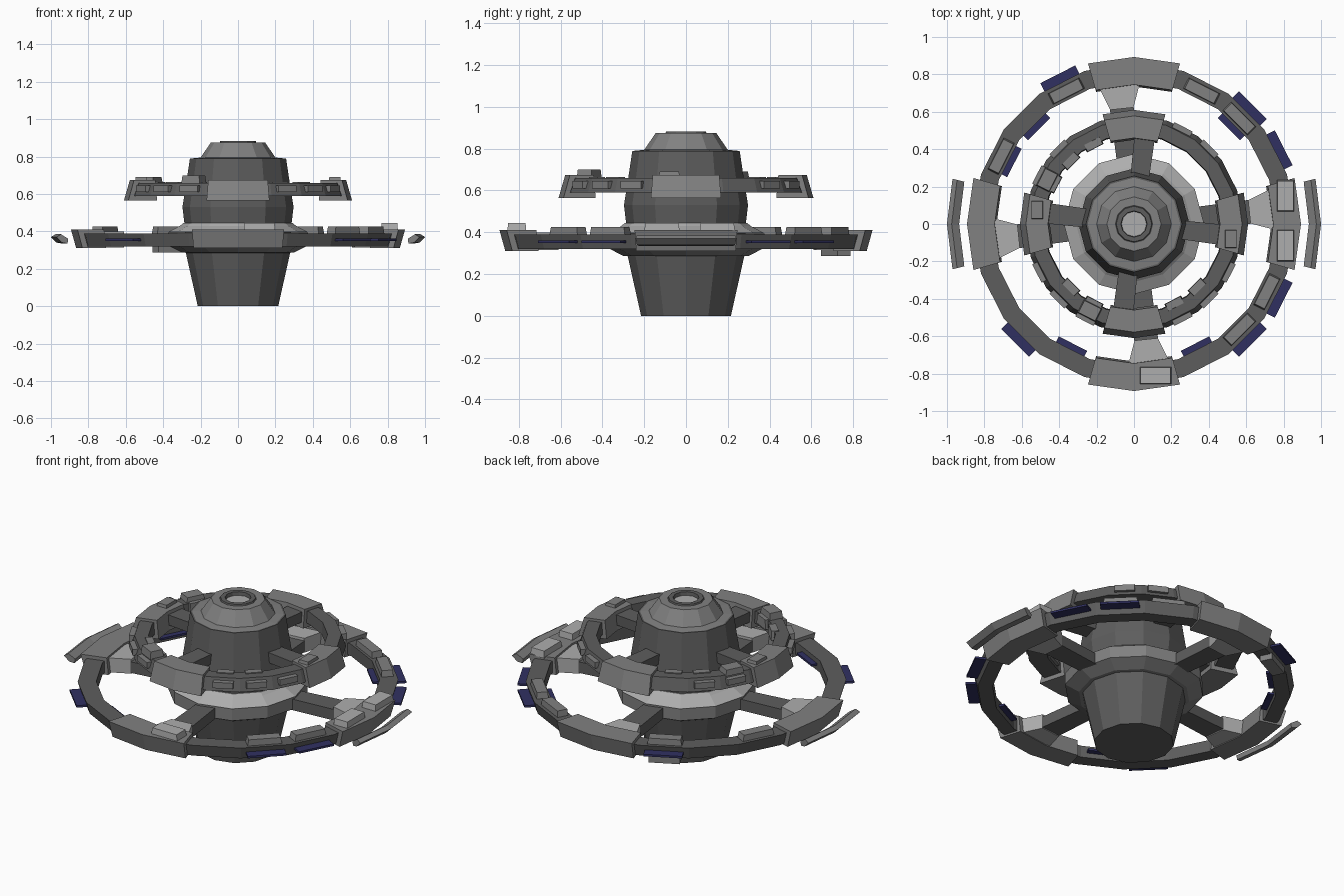
import bpy, bmesh
from math import sin, cos, radians
from mathutils import Matrix, Vector

if "Cube" in bpy.data.objects:
    bpy.data.objects.remove(bpy.data.objects["Cube"])


def material(name, r, g, b):
    m = bpy.data.materials.new(name)
    m.diffuse_color = (r, g, b, 1)
    m.use_nodes = True
    m.node_tree.nodes["Principled BSDF"].inputs["Base Color"].default_value = m.diffuse_color
    return m


blue = material("dark_blue", .03, .03, .12)
dark = material("dark_grey", .11, .11, .11)
mid = material("mid_grey", .22, .22, .22)
light = material("light_grey", .42, .42, .42)


def finish(name, bm, mat):
    bmesh.ops.recalc_face_normals(bm, faces=bm.faces)
    me = bpy.data.meshes.new(name)
    bm.to_mesh(me)
    bm.free()
    ob = bpy.data.objects.new(name, me)
    bpy.context.collection.objects.link(ob)
    me.materials.append(mat)
    return ob


def sweep(name, section, angles, mat, closed=False):
    """Sweep a closed (r, z) section around z through the angles."""
    bm = bmesh.new()
    loops = [[bm.verts.new((r * cos(radians(a)), r * sin(radians(a)), z)) for r, z in section]
             for a in angles]
    n, k = len(loops), len(section)
    for i in range(n if closed else n - 1):
        p, q = loops[i], loops[(i + 1) % n]
        for j in range(k):
            bm.faces.new((p[j], q[j], q[(j + 1) % k], p[(j + 1) % k]))
    if not closed:
        bm.faces.new(loops[0])
        bm.faces.new(loops[-1])
    return finish(name, bm, mat)


def lathe(name, profile, sides, mat):
    """Revolve an open (r, z) profile, with flat ends."""
    bm = bmesh.new()
    loops = [[bm.verts.new((r * cos(radians(360 * i / sides)), r * sin(radians(360 * i / sides)), z))
              for i in range(sides)] for r, z in profile]
    for p, q in zip(loops, loops[1:]):
        for i in range(sides):
            bm.faces.new((p[i], p[(i + 1) % sides], q[(i + 1) % sides], q[i]))
    bm.faces.new(loops[0])
    bm.faces.new(loops[-1])
    return finish(name, bm, mat)


def block(name, ang, r0, r1, w0, w1, z0, z1, off=0, top=1.0, mat=mid):
    """Radial block at an angle: width w0 at r0 and w1 at r1; the top may shrink."""
    bm = bmesh.new()
    bmesh.ops.create_cube(bm, size=1)
    rm = (r0 + r1) / 2
    for v in bm.verts:
        s = top if v.co.z > 0 else 1.0
        r = rm + (r1 - r0) * v.co.x * s
        w = (w1 if v.co.x > 0 else w0) * s
        v.co = Vector((r, v.co.y * w + off, z1 if v.co.z > 0 else z0))
    bm.transform(Matrix.Rotation(radians(ang), 4, 'Z'))
    return finish(name, bm, mat)


# central hull, domed cap with a recessed port
lathe("hull", [(.215, 0), (.28, .29), (.285, .43), (.297, .53), (.275, .67), (.257, .79)], 12, dark)
around = [30 * i for i in range(12)]
sweep("hull_cap", [(.257, .789), (.2, .795), (.145, .875), (.1, .875), (.065, .84), (.06, .789)],
      around, mid, True)
sweep("port_rim", [(.1, .87), (.095, .882), (.07, .882), (.065, .85)], around, dark, True)
lathe("port_disc", [(.069, .83), (.069, .862)], 12, light)

# collar: grey lower belt and pale upper slope
sweep("collar_belt", [(.27, .285), (.3, .287), (.375, .325), (.375, .395), (.27, .395)],
      around, mid, True)
sweep("collar_slope", [(.27, .396), (.374, .396), (.31, .43), (.292, .445), (.27, .445)],
      around, light, True)

# thin twenty-sided rings
full = [18 * i for i in range(20)]
sweep("outer_ring", [(.76, .32), (.84, .32), (.86, .39), (.76, .39)], full, dark, True)
sweep("upper_ring", [(.475, .59), (.58, .59), (.555, .66), (.48, .66)], full, dark, True)

# thick ring sections and spokes at the four quarters
for q in range(0, 360, 90):
    sweep("outer_section", [(.735, .31), (.865, .31), (.893, .41), (.745, .41)],
          [q - 16, q, q + 16], mid)
    sweep("upper_section", [(.45, .565), (.61, .565), (.578, .675), (.46, .675)],
          [q - 16, q, q + 16], mid)
    block("lower_spoke", q + 6, .3, .66, .11, .13, .32, .385, mat=dark)
    block("lower_spoke_flare", q + 6, .62, .76, .125, .23, .315, .4, mat=light)
    block("upper_spoke", q - 7, .24, .48, .1, .11, .595, .655, mat=dark)

# curved side fins
for q in (0, 180):
    sweep("side_fin", [(.94, .335), (.97, .34), (1.0, .37), (.975, .385), (.935, .36)],
          [q - 14, q, q + 14], mid)

# blue plates on the outer and inner faces of the outer ring
for a in (27, 45, 117, 225, 315, 333):
    block("outer_blue_plate", a, .82, .898, .21, .21, .349, .361, mat=blue)
for a in (45, 135, 153, 243, 297):
    block("inner_blue_plate", a, .718, .78, .17, .17, .349, .361, mat=blue)

# equipment boxes on the outer ring
for a in (45, 63, 117, 153, 315, 333):
    block("outer_ring_box", a, .765, .83, .19, .19, .385, .425, top=.92)
for a, off in ((0, .15), (0, -.115), (270, .115)):
    block("section_box", a, .765, .855, .17, .17, .405, .445, off, .93, light)
block("underside_box", 117, .77, .84, .17, .17, .287, .325)

# equipment boxes on the upper ring
for a, off in ((180, -.075), (0, -.08)):
    block("upper_section_box", a, .485, .55, .1, .1, .67, .692, off, .9)
block("upper_top_box", 243, .48, .56, .11, .11, .655, .7, 0, .9)
block("upper_top_box", 153, .48, .56, .11, .11, .655, .69, 0, .9)
for a in (45, 63, 135, 153, 207, 225, 243, 297, 315, 333):
    block("upper_outer_box", a, .54, .583, .11, .11, .61, .645)
for a in (117, 135, 153, 225, 243, 297, 315):
    block("upper_inner_box", a, .455, .5, .1, .1, .61, .665, 0, .9)
